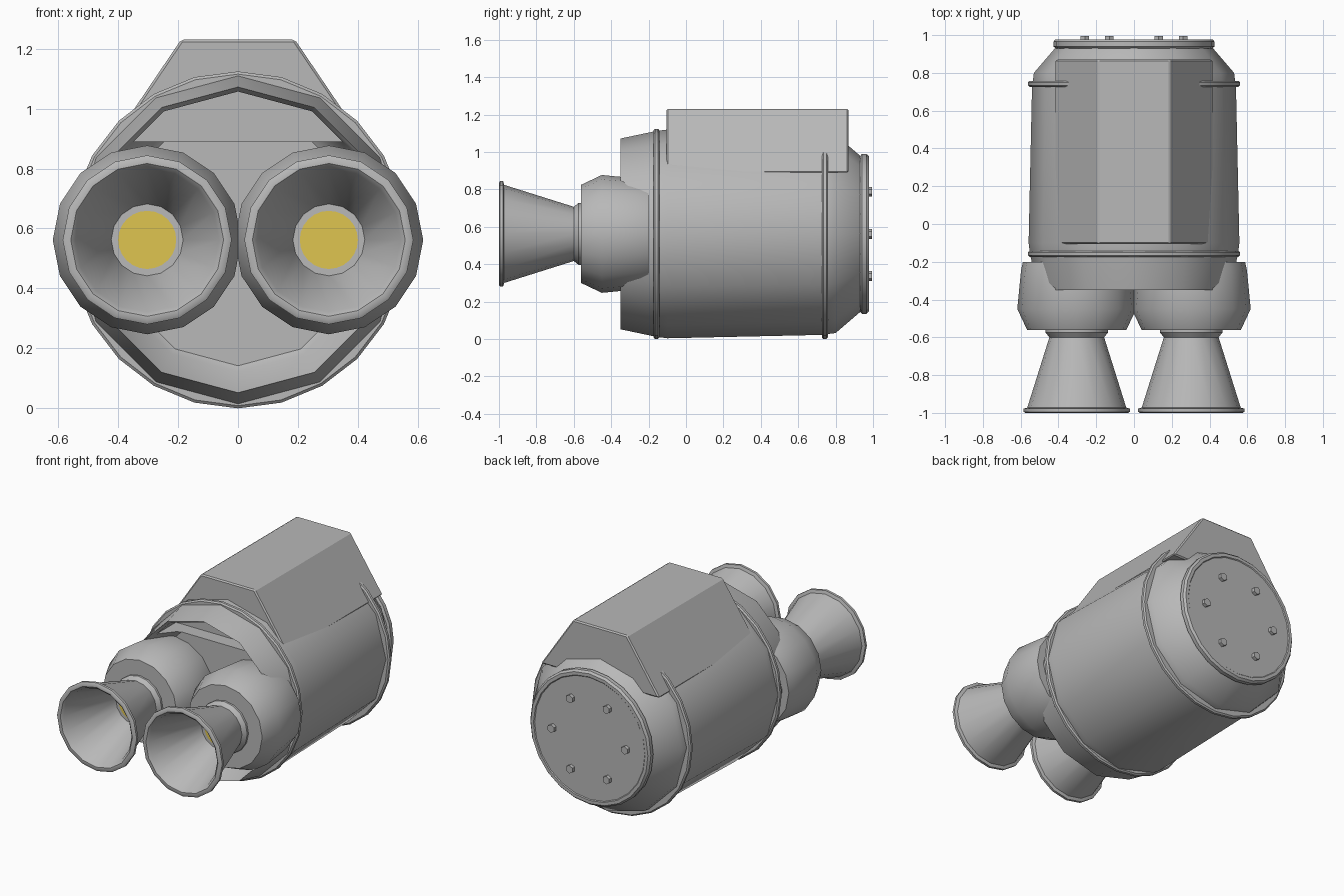
import bpy, bmesh, math

if "Cube" in bpy.data.objects:
    bpy.data.objects.remove(bpy.data.objects["Cube"], do_unlink=True)

AXIS_Z = 0.562


def material(name, rgb):
    m = bpy.data.materials.new(name)
    m.use_nodes = True
    m.diffuse_color = (*rgb, 1)
    m.node_tree.nodes["Principled BSDF"].inputs["Base Color"].default_value = (*rgb, 1)
    return m


METAL = material("grey metal", (0.48, 0.48, 0.48))
GLOW = material("yellow core", (0.74, 0.56, 0.08))


def finish(bm, name, mat=METAL):
    bmesh.ops.recalc_face_normals(bm, faces=bm.faces)
    mesh = bpy.data.meshes.new(name)
    bm.to_mesh(mesh)
    bm.free()
    mesh.materials.append(mat)
    ob = bpy.data.objects.new(name, mesh)
    bpy.context.collection.objects.link(ob)
    return ob


def smooth(ob):
    bpy.ops.object.select_all(action='DESELECT')
    ob.select_set(True)
    bpy.context.view_layer.objects.active = ob
    bpy.ops.object.shade_smooth_by_angle(angle=math.radians(34))


def lathe(name, profile, sides, x=0, z=AXIS_Z, mat=METAL, loop=False):
    """Turn (radius, y) points about a front-to-back axis."""
    bm = bmesh.new()
    rings = []
    for r, y in profile:
        if r == 0:
            rings.append([bm.verts.new((x, y, z))] * sides)
        else:
            rings.append([bm.verts.new((x + r * math.sin(i * math.tau / sides), y,
                                        z + r * math.cos(i * math.tau / sides)))
                          for i in range(sides)])
    pairs = list(zip(rings, rings[1:]))
    if loop:
        pairs.append((rings[-1], rings[0]))
    for a, b in pairs:
        for i in range(sides):
            j = (i + 1) % sides
            bm.faces.new(list(dict.fromkeys((a[i], a[j], b[j], b[i]))))
    return finish(bm, name, mat)


# Main hull with a dished front and a tapered back
hull = lathe("hull", [(0, -0.22), (0.42, -0.22), (0.44, -0.235), (0.51, -0.35),
                      (0.55, -0.16), (0.558, -0.1), (0.54, 0.72), (0.53, 0.8),
                      (0.41, 0.94), (0, 0.94)], 12)

# Upper bay cut into the front above a level shelf
cutter = lathe("bay_cutter", [(0, -0.4), (0.495, -0.4), (0.495, -0.13), (0, -0.13)], 12)
bm = bmesh.new()
bm.from_mesh(cutter.data)
cut = bmesh.ops.bisect_plane(bm, geom=bm.verts[:] + bm.edges[:] + bm.faces[:],
                             plane_co=(0, 0, 0.89), plane_no=(0, 0, 1), clear_inner=True)
bmesh.ops.holes_fill(bm, edges=[e for e in bm.edges if e.is_boundary])
bmesh.ops.recalc_face_normals(bm, faces=bm.faces)
bm.to_mesh(cutter.data)
bm.free()
mod = hull.modifiers.new("bay", 'BOOLEAN')
mod.operation = 'DIFFERENCE'
mod.object = cutter
mod.solver = 'EXACT'
bpy.context.view_layer.objects.active = hull
bpy.ops.object.modifier_apply(modifier="bay")
bpy.data.objects.remove(cutter, do_unlink=True)
smooth(hull)

# Raised hoops round the hull
for name, y in (("front_hoop", -0.158), ("rear_hoop", 0.742)):
    smooth(lathe(name, [(0.5, y - 0.016), (0.553, y - 0.016), (0.562, y - 0.008),
                        (0.562, y + 0.008), (0.553, y + 0.016), (0.5, y + 0.016)],
                 24, loop=True))

# Round back cover with six bolts
smooth(lathe("back_cover", [(0, 0.93), (0.415, 0.93), (0.427, 0.94), (0.427, 0.965),
                            (0.415, 0.978), (0.395, 0.978), (0.39, 0.973), (0, 0.973)], 24))
for i in range(6):
    a = i * math.tau / 6
    lathe(f"cover_bolt_{i + 1}", [(0, 0.96), (0.026, 0.96), (0.026, 0.995), (0, 0.995)], 6,
          x=0.26 * math.cos(a), z=AXIS_Z + 0.26 * math.sin(a))

# Angular equipment box on top of the hull
bm = bmesh.new()
section = [(-0.42, 0.89), (-0.19, 1.23), (0.19, 1.23), (0.42, 0.89)]
front = bm.faces.new([bm.verts.new((x, -0.105, z)) for x, z in section])
out = bmesh.ops.extrude_face_region(bm, geom=[front])
bmesh.ops.translate(bm, vec=(0, 0.975, 0),
                    verts=[v for v in out["geom"] if isinstance(v, bmesh.types.BMVert)])
box = finish(bm, "top_box")
bev = box.modifiers.new("soft_edges", 'BEVEL')
bev.width = 0.008
bev.segments = 1

# Twin engines
for side, x in (("left", 0.303), ("right", -0.303)):
    smooth(lathe(side + "_engine_housing",
                 [(0, -0.2), (0.285, -0.2), (0.295, -0.245), (0.315, -0.45),
                  (0.262, -0.562), (0, -0.562)], 16, x))
    smooth(lathe(side + "_nozzle",
                 [(0, -0.55), (0.165, -0.55), (0.165, -0.575), (0.145, -0.6),
                  (0.262, -0.972), (0.282, -0.978), (0.282, -0.994), (0.272, -1.0),
                  (0.255, -1.0), (0.24, -0.985), (0.12, -0.63), (0, -0.63)], 16, x))
    lathe(side + "_nozzle_core",
          [(0, -0.625), (0.097, -0.625), (0.097, -0.634), (0, -0.634)], 24, x, mat=GLOW)
